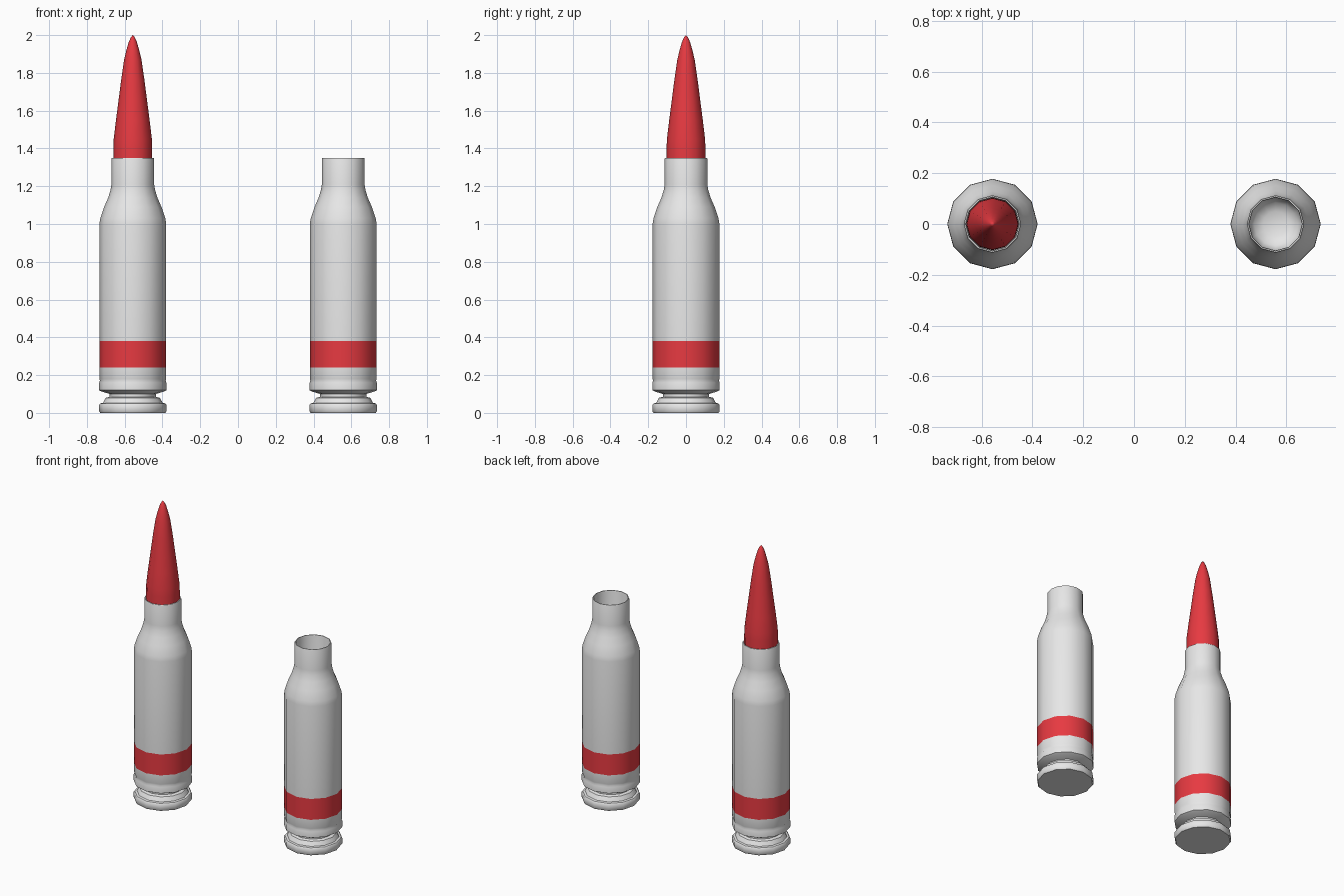
import bpy, bmesh, math

if "Cube" in bpy.data.objects:
    bpy.data.objects.remove(bpy.data.objects["Cube"], do_unlink=True)

SIDES = 12
SPACING = 0.557


def make_material(name, rgb):
    mat = bpy.data.materials.new(name)
    mat.use_nodes = True
    color = (*rgb, 1.0)
    mat.diffuse_color = color
    mat.node_tree.nodes["Principled BSDF"].inputs["Base Color"].default_value = color
    return mat


grey = make_material("light grey", (0.8, 0.8, 0.8))
red = make_material("red", (0.8, 0.042, 0.053))


def lathe(name, profile, x, materials, band=None):
    """Turn (radius, height) points about z; faces within band take material 1."""
    bm = bmesh.new()
    rings = []
    for r, z in profile:
        if r == 0:
            rings.append([bm.verts.new((0, 0, z))] * SIDES)
        else:
            angles = [math.tau * i / SIDES for i in range(SIDES)]
            rings.append([bm.verts.new((r * math.cos(a), r * math.sin(a), z)) for a in angles])
    for low, high in zip(rings, rings[1:]):
        for i in range(SIDES):
            j = (i + 1) % SIDES
            corners = dict.fromkeys((low[i], low[j], high[j], high[i]))
            face = bm.faces.new(list(corners))
            if band and band[0] < face.calc_center_median().z < band[1] \
                    and face.calc_center_median().xy.length > 0.15:
                face.material_index = 1
    bmesh.ops.recalc_face_normals(bm, faces=bm.faces)
    mesh = bpy.data.meshes.new(name)
    bm.to_mesh(mesh)
    bm.free()
    for mat in materials:
        mesh.materials.append(mat)
    mesh.shade_smooth()
    mesh.set_sharp_from_angle(angle=math.radians(40))
    obj = bpy.data.objects.new(name, mesh)
    obj.location.x = x
    bpy.context.collection.objects.link(obj)
    return obj


# Casing outline: base, rim, groove, body, shoulder, neck, then the hollow inside
rim = [(0, 0), (0.172, 0), (0.178, 0.008), (0.178, 0.042), (0.172, 0.05)]
groove = [(0.158, 0.053), (0.149, 0.07), (0.143, 0.08), (0.122, 0.085), (0.122, 0.1), (0.165, 0.113)]
body = [(0.178, 0.12), (0.178, 0.16), (0.174, 0.17), (0.177, 0.18),
        (0.177, 0.24), (0.177, 0.38), (0.177, 1.0)]
neck = [(0.172, 1.03), (0.152, 1.09), (0.13, 1.14), (0.118, 1.18), (0.113, 1.21), (0.113, 1.345), (0.111, 1.35)]
hollow = [(0.106, 1.35), (0.104, 1.34), (0.104, 0.3), (0.085, 0.265), (0.05, 0.25), (0, 0.245)]
casing = rim + groove + body + neck + hollow

# Bullet outline, seated in the neck
bullet = [(0, 1.15), (0.103, 1.15), (0.103, 1.4), (0.101, 1.45), (0.089, 1.55), (0.076, 1.65),
          (0.062, 1.76), (0.046, 1.87), (0.034, 1.92), (0.021, 1.965), (0.009, 1.99), (0, 2.0)]

for name, x in (("loaded_casing", -SPACING), ("empty_casing", SPACING)):
    lathe(name, casing, x, (grey, red), band=(0.24, 0.38))
lathe("bullet", bullet, -SPACING, (red,))
